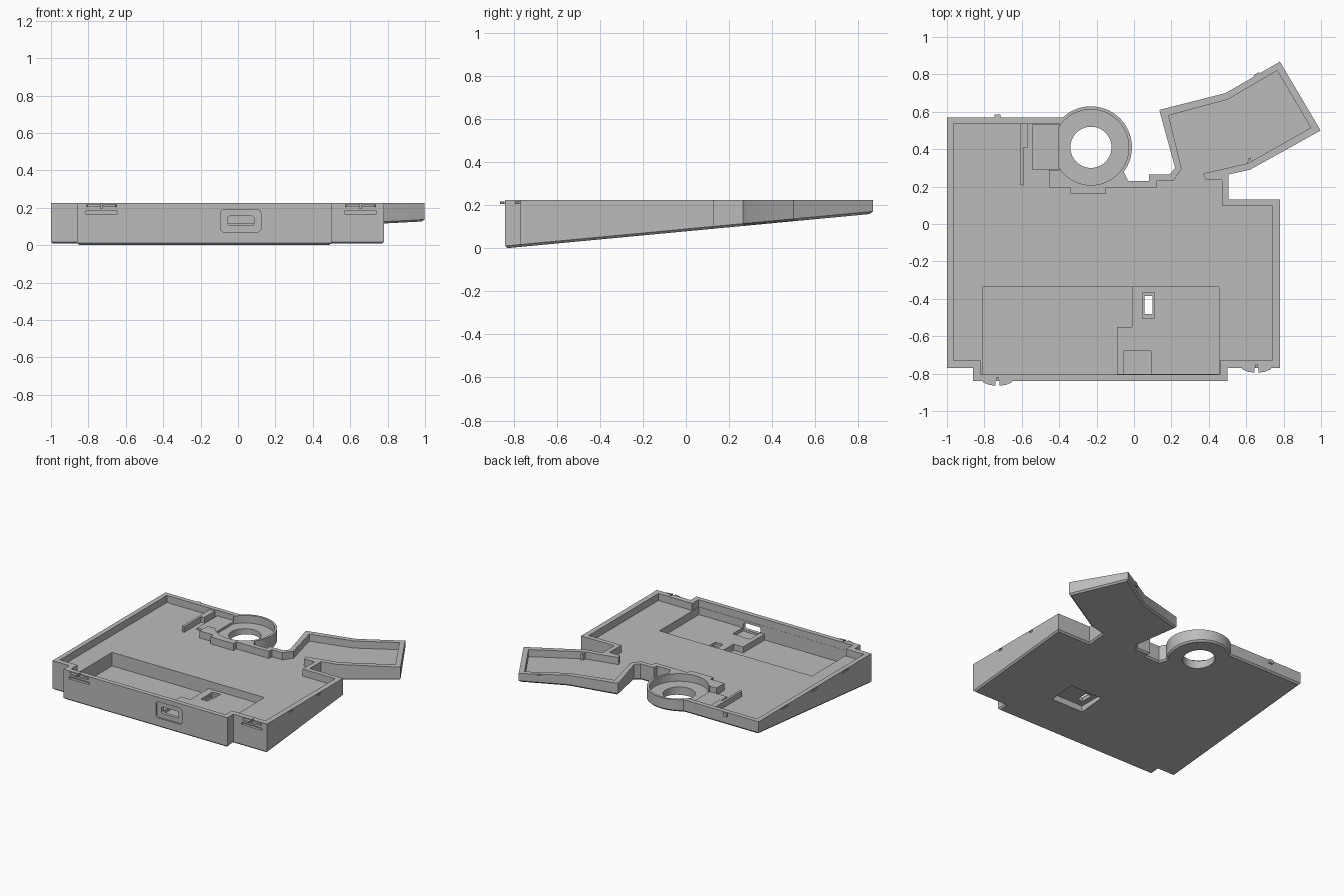
import bpy, bmesh, math

if "Cube" in bpy.data.objects:
    bpy.data.objects.remove(bpy.data.objects["Cube"])

TOP, FLOOR = 0.225, 0.172
RING = (-0.23, 0.41)

grey = bpy.data.materials.new("plain_grey")
grey.use_nodes = True
grey.diffuse_color = (0.5, 0.5, 0.5, 1)
grey.node_tree.nodes["Principled BSDF"].inputs["Base Color"].default_value = (0.5, 0.5, 0.5, 1)


def underside(y):
    return 0.094 * (y + 0.84)


def prism(name, pts, z0, z1, chamfer=0):
    """Extrude an outline upwards; z0 may be a function of y."""
    bm = bmesh.new()
    low = z0 if callable(z0) else (lambda y: z0)
    bottom = bm.faces.new([bm.verts.new((x, y, low(y))) for x, y in pts])
    top = bmesh.ops.extrude_face_region(bm, geom=[bottom])["geom"]
    for v in top:
        if isinstance(v, bmesh.types.BMVert):
            v.co.z = z1
    bmesh.ops.recalc_face_normals(bm, faces=bm.faces)
    if chamfer:
        edges = [e for e in bm.edges if all(abs(v.co.z - low(v.co.y)) < 1e-5 for v in e.verts)]
        bmesh.ops.bevel(bm, geom=edges, offset=chamfer, segments=1, affect='EDGES')
    mesh = bpy.data.meshes.new(name)
    bm.to_mesh(mesh)
    bm.free()
    obj = bpy.data.objects.new(name, mesh)
    bpy.context.collection.objects.link(obj)
    mesh.materials.append(grey)
    return obj


def box(name, x0, x1, y0, y1, z0, z1):
    return prism(name, [(x0, y0), (x1, y0), (x1, y1), (x0, y1)], z0, z1)


def arc(centre, r, a0, a1, n):
    steps = [math.radians(a0 + (a1 - a0) * i / n) for i in range(n + 1)]
    return [(centre[0] + r * math.cos(a), centre[1] + r * math.sin(a)) for a in steps]


def disc(name, r, z0, z1):
    return prism(name, arc(RING, r, 0, 360, 64)[:-1], z0, z1)


def rounded_front(name, x, z, w, h, r, y0, y1):
    """Rounded rectangle in the front plane, extruded along y."""
    pts = []
    for i, (sx, sz) in enumerate([(1, 1), (-1, 1), (-1, -1), (1, -1)]):
        pts += arc((x + sx * (w / 2 - r), z + sz * (h / 2 - r)), r, i * 90, i * 90 + 90, 5)
    obj = prism(name, pts, y0, y1)
    for v in obj.data.vertices:
        v.co = (v.co.x, v.co.z, v.co.y)
    obj.data.flip_normals()
    return obj


def cut(target, cutters):
    for c in cutters:
        c.hide_render = True
        m = target.modifiers.new("cut", 'BOOLEAN')
        m.operation, m.solver, m.object = 'DIFFERENCE', 'EXACT', c
    deps = bpy.context.evaluated_depsgraph_get()
    mesh = bpy.data.meshes.new_from_object(target.evaluated_get(deps))
    target.modifiers.clear()
    target.data = mesh
    for c in cutters:
        bpy.data.objects.remove(c)


# Wedge-shaped outer shell with ring lobe and angled arm
outline = [(-1, 0.57)] + arc(RING, 0.219, 133, -37, 36) + [
    (-0.03, 0.23), (0.08, 0.23), (0.08, 0.265), (0.19, 0.265), (0.22, 0.3),
    (0.135, 0.61), (0.49, 0.7), (0.78, 0.868), (0.998, 0.5), (0.62, 0.29),
    (0.505, 0.265), (0.505, 0.13), (0.78, 0.13), (0.78, -0.77), (0.5, -0.77),
    (0.5, -0.84), (-0.86, -0.84), (-0.86, -0.77), (-1, -0.77)]
shell = prism("tray_shell", outline, underside, TOP, chamfer=0.011)

# Main hollow
hollow = [(-0.965, 0.535), (-0.4, 0.535), (-0.4, 0.29), (-0.455, 0.29), (-0.455, 0.195),
          (-0.34, 0.195), (-0.34, 0.16), (-0.15, 0.16), (-0.15, 0.195), (0.12, 0.195),
          (0.12, 0.23), (0.21, 0.23), (0.255, 0.295), (0.185, 0.58), (0.5, 0.665),
          (0.765, 0.82), (0.945, 0.515), (0.61, 0.325), (0.37, 0.27), (0.385, 0.235),
          (0.47, 0.235), (0.47, 0.095), (0.74, 0.095), (0.74, -0.73), (0.46, -0.73),
          (0.46, -0.805), (-0.82, -0.805), (-0.82, -0.73), (-0.965, -0.73)]
cutters = [prism("hollow_cut", hollow, FLOOR, 0.3),
           disc("ring_cut", 0.202, FLOOR - 0.004, 0.31),
           disc("hole_cut", 0.11, -0.1, 0.32)]

# Front pocket: deep side, shallow side and connector bay
deep = [(-0.81, -0.335), (-0.81, -0.804), (-0.09, -0.804), (-0.09, -0.55),
        (-0.01, -0.55), (-0.01, -0.335)]
cutters += [prism("deep_pocket_cut", deep, 0.07, 0.2),
            box("shallow_pocket_cut", -0.1, 0.455, -0.803, -0.336, 0.115, 0.205),
            box("connector_bay_cut", -0.055, 0.09, -0.802, -0.68, 0.09, 0.19)]

# Switch slot and the recess below it
cutters += [box("slot_cut", 0.055, 0.1, -0.48, -0.385, -0.1, 0.18),
            box("slot_rim_cut", 0.045, 0.11, -0.505, -0.365, 0.1, 0.185),
            box("underside_recess_cut", 0.015, 0.28, -0.53, -0.33, -0.1, 0.075)]

# Connector opening in the front wall
cutters += [rounded_front("port_surround_cut", 0.015, 0.13, 0.215, 0.12, 0.02, -0.9, -0.828),
            rounded_front("port_cut", 0.015, 0.13, 0.14, 0.05, 0.012, -0.95, -0.79)]

# Latch slots in the front wall and notches in the rim
LATCHES = [(-0.73, -0.84), (0.655, -0.77)]
for x, y in LATCHES:
    cutters += [box("latch_slot_cut", x - 0.085, x + 0.085, y - 0.1, y + 0.02, 0.166, 0.182),
                box("latch_gap_cut", x - 0.006, x + 0.006, y - 0.1, y + 0.02, 0.195, 0.3)]
for x, y in [(-1, 0.255), (-1, -0.1), (-1, -0.46), (0.78, -0.16), (0.78, -0.48)]:
    w = 0.035 if x < 0 else 0.015
    cutters.append(box("rim_notch_cut", x - 0.006, x + 0.006, y - w, y + w, 0.205, 0.218))
cut(shell, cutters)

# Latch lips on the front wall
for side, (x, y) in zip(("right", "left"), LATCHES):
    for s in (-1, 1):
        pts = [(x + s * px, y + py) for px, py in
               [(0.01, 0.01), (0.085, 0.01), (0.075, -0.008), (0.045, -0.02), (0.01, -0.025)]]
        prism(f"{side}_latch_lip_{'outer' if s == 1 else 'inner'}", pts, 0.205, 0.218)

# Small catches on the back walls
box("back_catch", -0.745, -0.715, 0.56, 0.585, 0.195, 0.222)
prism("arm_catch", [(0.645, 0.78), (0.675, 0.797), (0.668, 0.812), (0.638, 0.795)], 0.19, 0.22)
prism("arm_inner_catch", [(0.605, 0.305), (0.63, 0.318), (0.625, 0.355), (0.61, 0.35)], FLOOR - 0.005, 0.215)

# Divider rib and platform beside the ring
rib = [(-0.61, 0.545), (-0.61, 0.21), (-0.592, 0.205), (-0.592, 0.41), (-0.567, 0.41), (-0.567, 0.545)]
prism("divider_rib", rib, FLOOR - 0.005, 0.214)
box("ring_platform", -0.545, -0.402, 0.292, 0.532, FLOOR - 0.005, 0.186)

# Smooth the curves, keep the edges crisp
bpy.ops.object.select_all(action='DESELECT')
shell.select_set(True)
bpy.context.view_layer.objects.active = shell
bpy.ops.object.shade_smooth_by_angle(angle=math.radians(25))
